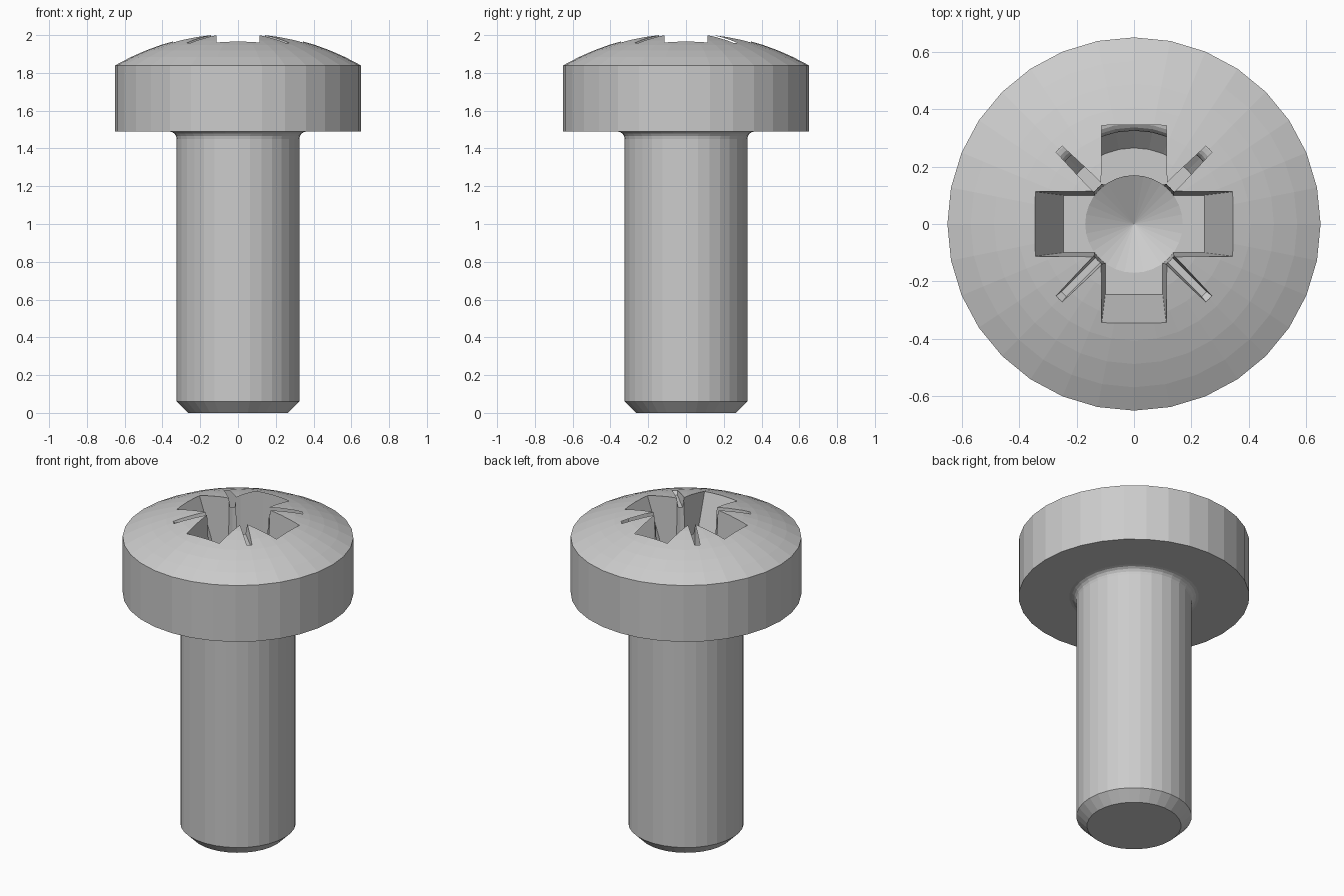
import bpy, bmesh, math
from mathutils import Matrix

if "Cube" in bpy.data.objects:
    bpy.data.objects.remove(bpy.data.objects["Cube"])


def finish(bm, name):
    bmesh.ops.recalc_face_normals(bm, faces=bm.faces)
    mesh = bpy.data.meshes.new(name)
    bm.to_mesh(mesh)
    bm.free()
    obj = bpy.data.objects.new(name, mesh)
    bpy.context.collection.objects.link(obj)
    return obj


def lathe(name, profile, sides=32):
    """Revolve (radius, z) points; radius 0 closes to a pole."""
    bm = bmesh.new()
    rings = []
    for r, z in profile:
        n = 1 if r == 0 else sides
        rings.append([bm.verts.new((r * math.cos(2 * math.pi * i / sides),
                                    r * math.sin(2 * math.pi * i / sides), z))
                      for i in range(n)])
    for a, b in zip(rings, rings[1:]):
        for i in range(sides):
            j = (i + 1) % sides
            quad = [a[i % len(a)], a[j % len(a)], b[j % len(b)], b[i % len(b)]]
            bm.faces.new(list(dict.fromkeys(quad)))
    # flat caps for open ends
    for ring in (rings[0], rings[-1]):
        if len(ring) > 1:
            bm.faces.new(ring)
    return finish(bm, name)


def tapered_box(name, bottom, top, angle):
    """Frustum between two (half length, half width, z) rectangles."""
    bm = bmesh.new()
    lo, hi = [[bm.verts.new((sx * l, sy * w, z))
               for sx, sy in ((1, 1), (-1, 1), (-1, -1), (1, -1))]
              for l, w, z in (bottom, top)]
    bm.faces.new(lo)
    bm.faces.new(hi)
    for i in range(4):
        j = (i + 1) % 4
        bm.faces.new((lo[i], lo[j], hi[j], hi[i]))
    bmesh.ops.rotate(bm, verts=bm.verts, matrix=Matrix.Rotation(angle, 3, 'Z'))
    return finish(bm, name)


# Screw body: chamfered tip, shank, fillet, head side and domed top
profile = [(0.265, 0), (0.325, 0.06), (0.325, 1.45)]
profile += [(0.365 - 0.04 * math.cos(a), 1.45 + 0.04 * math.sin(a))
            for a in (math.radians(d) for d in (22.5, 45, 67.5, 90))]
profile += [(0.65, 1.49), (0.65, 1.84)]
apex, rise = 2.013, 0.173
radius = (0.65 ** 2 + rise ** 2) / (2 * rise)
for i in range(1, 9):
    r = 0.65 * (1 - i / 8)
    profile.append((r, apex - radius + math.sqrt(radius ** 2 - r ** 2)))
screw = lathe("screw", profile)

# Cross recess: conical core, two tapered slots, two thin diagonal marks
cutters = [lathe("recess_core", [(0, 1.61), (0.17, 1.70), (0.185, 2.1)])]
for k in range(2):
    a = k * math.pi / 2
    cutters.append(tapered_box("recess_slot", (0.245, 0.10, 1.70), (0.396, 0.119, 2.1), a))
    cutters.append(tapered_box("recess_mark", (0.345, 0.012, 1.94),
                               (0.50, 0.03, 2.06), a + math.pi / 4))

for cutter in cutters:
    cutter.hide_render = True
    bpy.context.view_layer.objects.active = screw
    mod = screw.modifiers.new("recess", 'BOOLEAN')
    mod.operation = 'DIFFERENCE'
    mod.solver = 'EXACT'
    mod.object = cutter
    bpy.ops.object.modifier_apply(modifier=mod.name)
    bpy.data.objects.remove(cutter)
